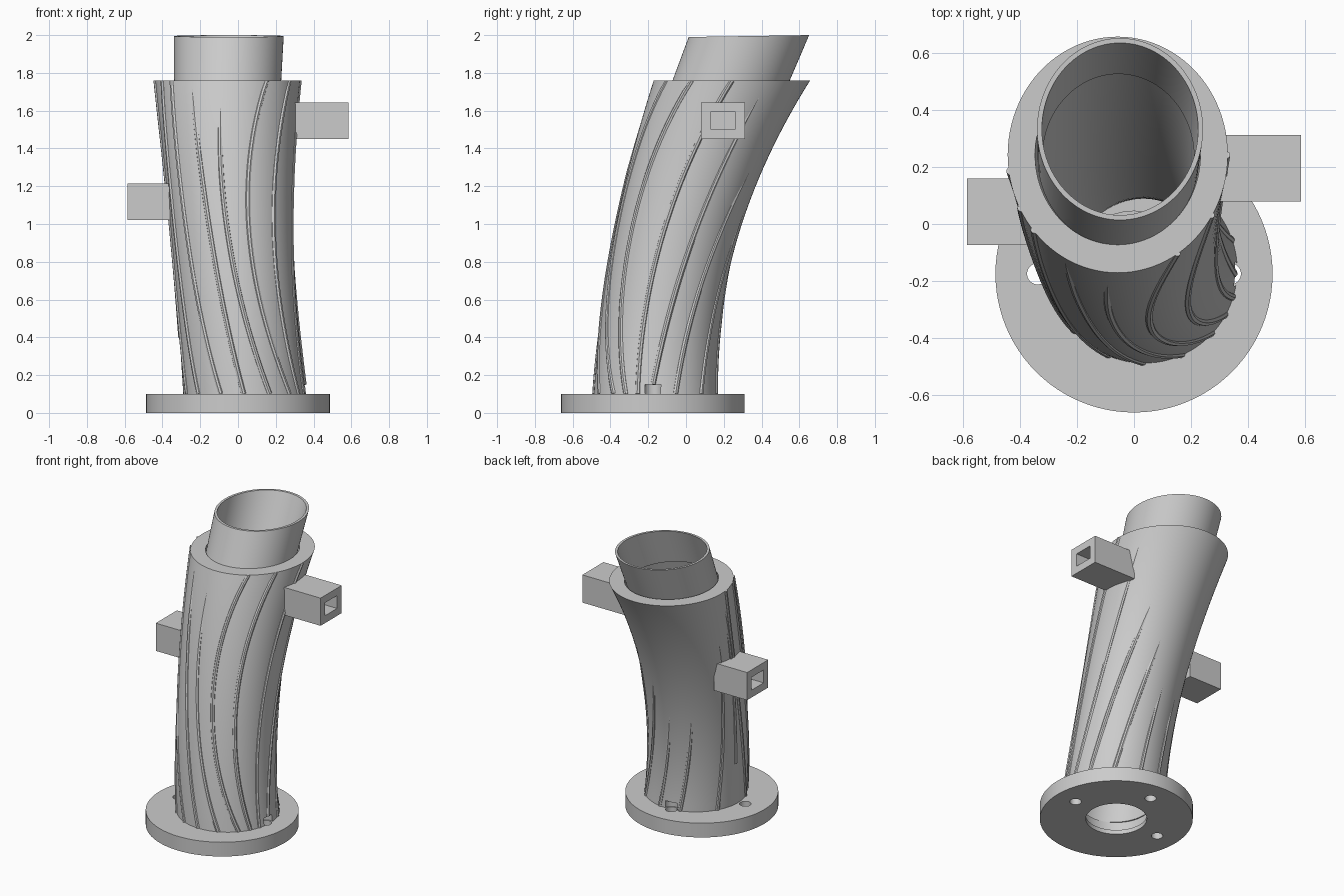
import bpy, bmesh, math
from mathutils import Vector

cube = bpy.data.objects.get("Cube")
if cube:
    bpy.data.objects.remove(cube)

grey = bpy.data.materials.new("plain_grey")
grey.use_nodes = True
grey.diffuse_color = (0.6, 0.6, 0.6, 1)
grey.node_tree.nodes["Principled BSDF"].inputs["Base Color"].default_value = (0.6, 0.6, 0.6, 1)

FLANGE_Y, FLANGE_TOP, BODY_TOP = -0.175, 0.1, 1.76


def blend(z, low, mid, high):
    """Quadratic through three values at the base, middle and top of the body."""
    s1 = (mid - low) / 0.9
    s2 = (high - mid) / 0.76
    return low + s1 * (z - 0.1) + (s2 - s1) / 1.66 * (z - 0.1) * (z - 1)


def centre(z):
    return blend(z, 0.036, -0.033, -0.057), blend(z, -0.161, -0.037, 0.243)


def outer(z):
    return *centre(z), blend(z, 0.326, 0.326, 0.386), blend(z, 0.327, 0.333, 0.414), z


def bore(z):
    return *centre(z), blend(z, 0.25, 0.255, 0.29), blend(z, 0.25, 0.26, 0.316), z


def activate(ob):
    bpy.ops.object.select_all(action='DESELECT')
    ob.select_set(True)
    bpy.context.view_layer.objects.active = ob


def make(name, bm):
    bmesh.ops.recalc_face_normals(bm, faces=bm.faces)
    me = bpy.data.meshes.new(name)
    bm.to_mesh(me)
    bm.free()
    ob = bpy.data.objects.new(name, me)
    bpy.context.collection.objects.link(ob)
    me.materials.append(grey)
    return ob


def cylinder(name, x, y, r, z0, z1, sides=32):
    bm = bmesh.new()
    bmesh.ops.create_cone(bm, cap_ends=True, segments=sides, radius1=r, radius2=r, depth=z1 - z0)
    bmesh.ops.translate(bm, verts=bm.verts, vec=(x, y, (z0 + z1) / 2))
    return make(name, bm)


def box(name, lo, hi):
    bm = bmesh.new()
    bmesh.ops.create_cube(bm, size=1)
    lo, hi = Vector(lo), Vector(hi)
    bmesh.ops.scale(bm, verts=bm.verts, vec=hi - lo)
    bmesh.ops.translate(bm, verts=bm.verts, vec=(lo + hi) / 2)
    return make(name, bm)


def hollow_loft(name, rings, sides=96):
    """Skin elliptical rings (x, y, rx, ry, z) into a closed hollow shell."""
    bm = bmesh.new()
    turns = [2 * math.pi * i / sides for i in range(sides)]
    loops = [[bm.verts.new((cx + rx * math.cos(a), cy + ry * math.sin(a), z)) for a in turns]
             for cx, cy, rx, ry, z in rings]
    for k, a in enumerate(loops):
        b = loops[(k + 1) % len(loops)]
        for i in range(sides):
            j = (i + 1) % sides
            bm.faces.new((a[i], a[j], b[j], b[i]))
    return make(name, bm)


def cut(ob, cutter):
    cutter.hide_render = True
    mod = ob.modifiers.new("cut", 'BOOLEAN')
    mod.object, mod.operation, mod.solver = cutter, 'DIFFERENCE', 'EXACT'
    activate(ob)
    bpy.ops.object.modifier_apply(modifier=mod.name)
    bpy.data.objects.remove(cutter)


def smooth(ob):
    activate(ob)
    bpy.ops.object.shade_smooth_by_angle(angle=math.radians(35))


# Base flange: stepped central opening and three screw holes
screws = [(0.338, FLANGE_Y), (0, FLANGE_Y + 0.338), (-0.338, FLANGE_Y)]
flange = cylinder("base_flange", 0, FLANGE_Y, 0.486, 0, FLANGE_TOP, 96)
cut(flange, cylinder("cutter", 0, FLANGE_Y, 0.22, 0.03, 0.2, 64))
cut(flange, cylinder("cutter", 0, FLANGE_Y, 0.194, -0.1, 0.2, 64))
for x, y in screws:
    cut(flange, cylinder("cutter", x, y, 0.037, -0.1, 0.2))
smooth(flange)

# Leaning hollow body with clearance pockets for the screw heads
STEPS = 32
levels = [FLANGE_TOP + (BODY_TOP - FLANGE_TOP) * i / STEPS for i in range(STEPS + 1)]
body = hollow_loft("body_tube", [outer(z) for z in levels] + [bore(z) for z in reversed(levels)])
for x, y in screws:
    cut(body, cylinder("cutter", x, y, 0.045, 0.05, 0.15))
smooth(body)

# Thin collar standing in the mouth of the body, rim dipping slightly to the front
collar = hollow_loft("top_collar", [
    (-0.055, 0.233, 0.283, 0.31, 1.745), (-0.049, 0.333, 0.291, 0.319, 2.0),
    (-0.049, 0.333, 0.274, 0.302, 2.0), (-0.055, 0.233, 0.266, 0.293, 1.745)])
for v in collar.data.vertices:
    if v.co.z > 1.9:
        v.co.z -= 0.016 * (0.652 - v.co.y)
smooth(collar)

# Twisting ribs: angle at base, middle and top, then start and end height
ribs = [(-160, -178, -172, 0.1, 1.76), (-139, -159, -153, 0.1, 1.76), (-113, -139, -140, 0.1, 1.76),
        (-91, -112, -120, 0.1, 1.74), (-66, -95, -94, 0.1, 1.63), (-43, -74, -57, 0.1, 1.76),
        (-29, -47, -31, 0.1, 1.76), (-17, -12, 0, 0.1, 1.76), (-4, 18, 28, 0.15, 1.68),
        (19, 46, 72, 0.1, 1.3), (48, 74, 95, 0.1, 1.1), (80, 97, 113, 0.1, 0.82),
        (107, 124, 140, 0.1, 0.82), (150, 160, 168, 0.1, 1.4), (174, 176, 182, 0.4, 1.65)]
for n, (low, mid, high, z0, z1) in enumerate(ribs):
    cu = bpy.data.curves.new("rib", 'CURVE')
    cu.dimensions = '3D'
    cu.bevel_depth, cu.bevel_resolution, cu.use_fill_caps = 0.015, 2, True
    line = cu.splines.new('POLY')
    count = 28
    line.points.add(count - 1)
    for i, p in enumerate(line.points):
        z = z0 + (z1 - z0) * i / (count - 1)
        a = math.radians(blend(z, low, mid, high))
        cx, cy, rx, ry, _ = outer(z)
        # ribs that stop short sink into the body
        sink = 0.006
        if z1 < BODY_TOP:
            sink += 0.01 * max(0, (z - z1 + 0.35) / 0.35)
        p.co = (cx + (rx - sink) * math.cos(a), cy + (ry - sink) * math.sin(a), z, 1)
    ob = bpy.data.objects.new("rib_%d" % (n + 1), cu)
    bpy.context.collection.objects.link(ob)
    cu.materials.append(grey)
    activate(ob)
    bpy.ops.object.convert(target='MESH')
    # trim flush with the flat top of the body
    for v in ob.data.vertices:
        v.co.z = min(v.co.z, BODY_TOP)
    smooth(ob)


# Side mounts with rectangular sockets
def mount(name, x_in, x_out, y, z):
    side = 1 if x_out > 0 else -1
    xs = sorted((x_in, x_out))
    ob = box(name, (xs[0], y - 0.117, z - 0.097), (xs[1], y + 0.117, z + 0.097))
    hs = sorted((x_out - side * 0.22, x_out + side * 0.1))
    cut(ob, box("cutter", (hs[0], y - 0.066, z - 0.045), (hs[1], y + 0.066, z + 0.045)))


mount("left_mount", 0.26, 0.585, 0.196, 1.547)
mount("right_mount", -0.33, -0.586, 0.043, 1.117)
